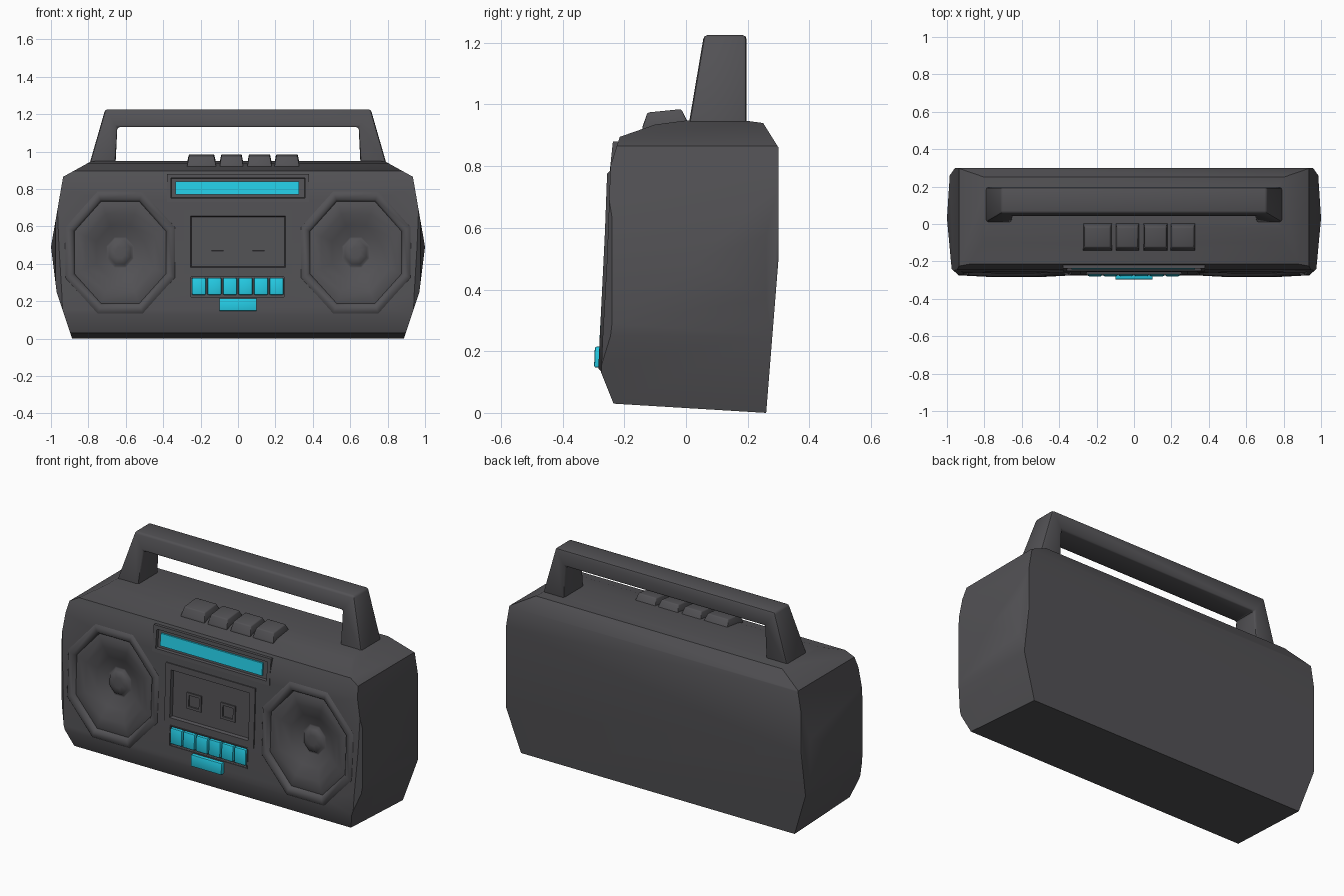
import bpy, bmesh, math

if "Cube" in bpy.data.objects:
    bpy.data.objects.remove(bpy.data.objects["Cube"])


def material(name, rgb):
    m = bpy.data.materials.new(name)
    m.diffuse_color = (*rgb, 1)
    m.use_nodes = True
    m.node_tree.nodes["Principled BSDF"].inputs["Base Color"].default_value = m.diffuse_color
    return m


GREY = material("charcoal plastic", (0.085, 0.083, 0.09))
CYAN = material("cyan accent", (0.018, 0.60, 0.78))

# front surface of the body: (z, y)
FRONT = [(0.03, -0.235), (0.13, -0.275), (0.25, -0.27), (0.5, -0.256), (0.8, -0.245), (0.895, -0.215)]


def fy(z):
    z = min(max(z, FRONT[0][0]), FRONT[-1][0])
    for (z0, y0), (z1, y1) in zip(FRONT, FRONT[1:]):
        if z <= z1:
            return y0 + (y1 - y0) * (z - z0) / (z1 - z0)


def make(name, bm, mat=GREY, bevel=0.0, angle=40):
    bmesh.ops.remove_doubles(bm, verts=bm.verts, dist=1e-5)
    bmesh.ops.recalc_face_normals(bm, faces=bm.faces)
    if bevel:
        bmesh.ops.bevel(bm, geom=list(bm.edges), offset=bevel, segments=2, profile=0.5, affect='EDGES')
    me = bpy.data.meshes.new(name)
    bm.to_mesh(me)
    bm.free()
    me.materials.append(mat)
    me.shade_smooth()
    me.set_sharp_from_angle(angle=math.radians(angle))
    ob = bpy.data.objects.new(name, me)
    bpy.context.collection.objects.link(ob)
    return ob


def prism(name, pts, place, a, b, **kw):
    """Extrude a polygon from a to b; place(u, v, t) gives the 3D point."""
    bm = bmesh.new()
    r0 = [bm.verts.new(place(u, v, a)) for u, v in pts]
    r1 = [bm.verts.new(place(u, v, b)) for u, v in pts]
    n = len(pts)
    bm.faces.new(r0)
    bm.faces.new(r1[::-1])
    for i in range(n):
        bm.faces.new((r0[i], r0[(i + 1) % n], r1[(i + 1) % n], r1[i]))
    return make(name, bm, **kw)


def boolean(ob, other, op):
    mod = ob.modifiers.new("cut", 'BOOLEAN')
    mod.object, mod.operation, mod.solver = other, op, 'EXACT'
    dg = bpy.context.evaluated_depsgraph_get()
    me = bpy.data.meshes.new_from_object(ob.evaluated_get(dg))
    ob.modifiers.clear()
    ob.data = me
    bpy.data.objects.remove(other)


def plate(name, x0, x1, z0, z1, out, back=0.05, inset=0, push=0, mat=GREY, bevel=0, ys=None):
    """Panel following the front slope, optionally with a sunken middle."""
    ya, yb = ys or (fy(z0), fy(z1))
    bm = bmesh.new()
    f = [bm.verts.new(p) for p in ((x0, ya - out, z0), (x1, ya - out, z0), (x1, yb - out, z1), (x0, yb - out, z1))]
    b = [bm.verts.new((v.co.x, v.co.y + out + back, v.co.z)) for v in f]
    face = bm.faces.new(f)
    bm.faces.new(b[::-1])
    for i in range(4):
        j = (i + 1) % 4
        bm.faces.new((f[j], f[i], b[i], b[j]))
    if inset:
        bmesh.ops.recalc_face_normals(bm, faces=bm.faces)
        bmesh.ops.inset_region(bm, faces=[face], thickness=inset)
        inner = bmesh.ops.inset_region(bm, faces=[face], thickness=inset * 0.15)
        for v in face.verts:
            v.co.y += push
    return make(name, bm, mat, bevel)


def octagon_lathe(name, cx, cz, profile):
    """Eight-sided stretched lathe facing the front; profile is (radius factor, y offset)."""
    bm = bmesh.new()
    rings = []
    for r, dy in profile:
        ring = []
        for i in range(8):
            a = math.radians(22.5 + 45 * i)
            z = cz + r * 0.308 * math.sin(a)
            ring.append(bm.verts.new((cx + r * 0.276 * math.cos(a), fy(z) + dy, z)))
        rings.append(ring)
    for p, q in zip(rings, rings[1:]):
        for i in range(8):
            j = (i + 1) % 8
            bm.faces.new((p[i], p[j], q[j], q[i]))
    bm.faces.new(rings[0])
    bm.faces.new(rings[-1])
    return make(name, bm, angle=60)


def mirrored(half):
    return half + [(-u, v) for u, v in reversed(half)]


# body: side, front and top outlines intersected
side = [(y, z) for z, y in FRONT] + [(-0.1, 0.935), (0, 0.948), (0.19, 0.948), (0.25, 0.94),
                                     (0.30, 0.86), (0.30, 0.5), (0.26, 0.0)]
body = prism("body", side, lambda u, v, t: (t, u, v), -1.2, 1.2)
front_outline = mirrored([(0.88, -0.02), (0.97, 0.25), (1.0, 0.49), (0.935, 0.865), (0.79, 0.945), (0.6, 0.97)])
boolean(body, prism("outline", front_outline, lambda u, v, t: (u, t, v), -0.6, 0.6), 'INTERSECT')
top_outline = mirrored([(0.91, -0.30), (0.975, -0.24), (1.0, 0.03), (0.985, 0.26), (0.95, 0.31)])
boolean(body, prism("plan", top_outline, lambda u, v, t: (u, v, t), -0.5, 1.5), 'INTERSECT')

# openings for speakers, display, cassette door and key tray
for s in (-1, 1):
    boolean(body, octagon_lathe("hole", s * 0.63, 0.46, [(1, -0.1), (1, 0.12)]), 'DIFFERENCE')
for x0, x1, z0, z1 in ((-0.37, 0.37, 0.74, 0.87), (-0.28, 0.28, 0.355, 0.68), (-0.25, 0.245, 0.222, 0.33)):
    boolean(body, plate("hole", x0, x1, z0, z1, 0.1, 0.045), 'DIFFERENCE')
body.data.shade_smooth()
body.data.set_sharp_from_angle(angle=math.radians(38))

# speakers: raised rim, surround, cone and dust cap
cone = [(0.98, 0.11), (0.98, 0.004), (1.17, 0.006), (1.11, -0.01), (1.0, -0.008), (0.96, 0.012),
        (0.88, 0.006), (0.72, 0.012), (0.5, 0.035), (0.29, 0.065), (0.26, 0.065), (0.22, 0.05), (0.1, 0.046)]
for s, n in ((-1, "left"), (1, "right")):
    octagon_lathe(n + "_speaker", s * 0.63, 0.46, cone)

# display panel with cyan strip
plate("display_panel", -0.38, 0.38, 0.73, 0.88, 0.006, inset=0.03, push=0.015, ys=(-0.247, -0.231))
plate("display_strip", -0.335, 0.325, 0.77, 0.84, 0.001, 0.03, mat=CYAN, ys=(-0.243, -0.235))

# cassette door with two hubs
plate("cassette_door", -0.29, 0.29, 0.345, 0.69, 0.006, inset=0.05, push=0.018)
for x in (-0.11, 0.11):
    plate("cassette_hub", x - 0.047, x + 0.047, 0.455, 0.547, -0.004, 0.03, inset=0.02, push=0.02)

# key tray with cyan keys and the bar below
plate("key_tray", -0.258, 0.252, 0.215, 0.336, 0.004, inset=0.008, push=0.02)
for i in range(6):
    x = -0.247 + i * 0.083
    plate("transport_key", x, x + 0.076, 0.233, 0.325, 0.01, 0.03, mat=CYAN, bevel=0.008)
plate("lower_bar", -0.1, 0.1, 0.147, 0.215, 0.024, 0.03, mat=CYAN, bevel=0.006)

# tapered top buttons
for x0, x1 in ((-0.275, -0.115), (-0.1, 0.03), (0.048, 0.182), (0.193, 0.33)):
    prof = [(-0.142, 0.90), (-0.142, 0.925), (-0.125, 0.974), (-0.015, 0.985), (0.005, 0.945), (0.005, 0.90)]
    mid = (x0 + x1) / 2
    prism("top_button", prof,
          lambda u, v, t: (mid + (t - mid) * (0.84 if v > 0.96 else 1), u, v), x0, x1, bevel=0.006)

# carrying handle, front side leaning back
arch = mirrored([(0.655, 0.93), (0.795, 0.93), (0.71, 1.225)])
arch = arch + [(-0.645, 1.13), (0.645, 1.13)]
prism("handle", arch,
      lambda u, v, t: (u, 0.19 + 0.006 * t if t else 0.008 + 0.05 * (v - 0.93) / 0.295, v), 0, 1, bevel=0.012)
